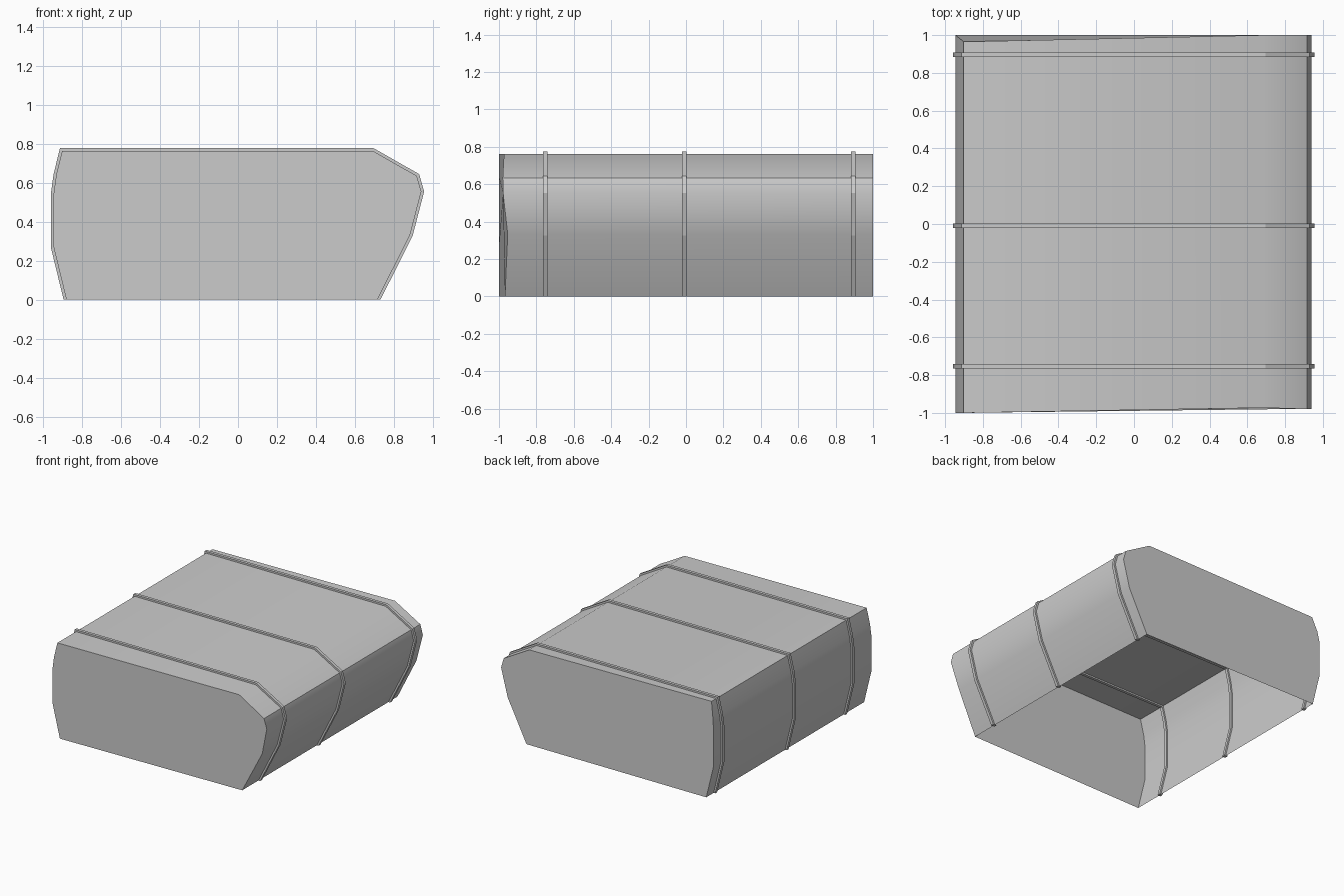
import bpy, bmesh, math
from mathutils import Vector

if "Cube" in bpy.data.objects:
    bpy.data.objects.remove(bpy.data.objects["Cube"])

# Side profile of the cover: x, z, front-end y, back-end y
PROFILE = [
    (-0.880, 0.000, -1.00, 1.00), (-0.945, 0.267, -1.00, 1.00),
    (-0.945, 0.545, -1.00, 1.00), (-0.932, 0.640, -1.00, 0.99),
    (-0.902, 0.762, -1.00, 0.965), (0.692, 0.762, -0.973, 1.00),
    (0.917, 0.634, -0.980, 1.00), (0.940, 0.554, -0.978, 1.00),
    (0.882, 0.331, -0.953, 1.00), (0.715, 0.000, -0.968, 1.00),
]


def finish(bm, name, angle=None):
    bmesh.ops.recalc_face_normals(bm, faces=bm.faces)
    mesh = bpy.data.meshes.new(name)
    bm.to_mesh(mesh)
    bm.free()
    obj = bpy.data.objects.new(name, mesh)
    bpy.context.collection.objects.link(obj)
    if angle:
        bpy.ops.object.select_all(action='DESELECT')
        bpy.context.view_layer.objects.active = obj
        obj.select_set(True)
        bpy.ops.object.shade_smooth_by_angle(angle=math.radians(angle))
    return obj


def offset(pts, d):
    """Mitred outward offset of the open profile; feet stay on the ground."""
    normals = []
    for a, b in zip(pts, pts[1:]):
        t = (b - a).normalized()
        normals.append(Vector((-t.y, t.x)))
    out = [pts[0] + Vector((d / normals[0].x, 0))]
    for p, n, m in zip(pts[1:], normals, normals[1:]):
        out.append(p + (n + m) * d / (1 + n.dot(m)))
    out.append(pts[-1] + Vector((d / normals[-1].x, 0)))
    return out


# Fabric cover: open at the bottom, slightly skewed ends
bm = bmesh.new()
front = [bm.verts.new((x, yf, z)) for x, z, yf, yb in PROFILE]
back = [bm.verts.new((x, yb, z)) for x, z, yf, yb in PROFILE]
for i in range(len(PROFILE) - 1):
    bm.faces.new((front[i], front[i + 1], back[i + 1], back[i]))
bm.faces.new(front)
bm.faces.new(back[::-1])
finish(bm, "cover", 32)

# Straps wrapped over the cover, straddling its surface
pts = [Vector(p[:2]) for p in PROFILE]
outer, inner = offset(pts, 0.014), offset(pts, -0.012)


def strap(name, y, width=0.024):
    bm = bmesh.new()
    rings = []
    for o, i in zip(outer, inner):
        corners = ((o, y - width / 2), (o, y + width / 2),
                   (i, y + width / 2), (i, y - width / 2))
        rings.append([bm.verts.new((p.x, yy, p.y)) for p, yy in corners])
    for a, b in zip(rings, rings[1:]):
        for k in range(4):
            n = (k + 1) % 4
            bm.faces.new((a[k], a[n], b[n], b[k]))
    bm.faces.new(rings[0])
    bm.faces.new(rings[-1])
    finish(bm, name)


for name, y in (("front_strap", -0.752), ("middle_strap", -0.01), ("back_strap", 0.895)):
    strap(name, y)
